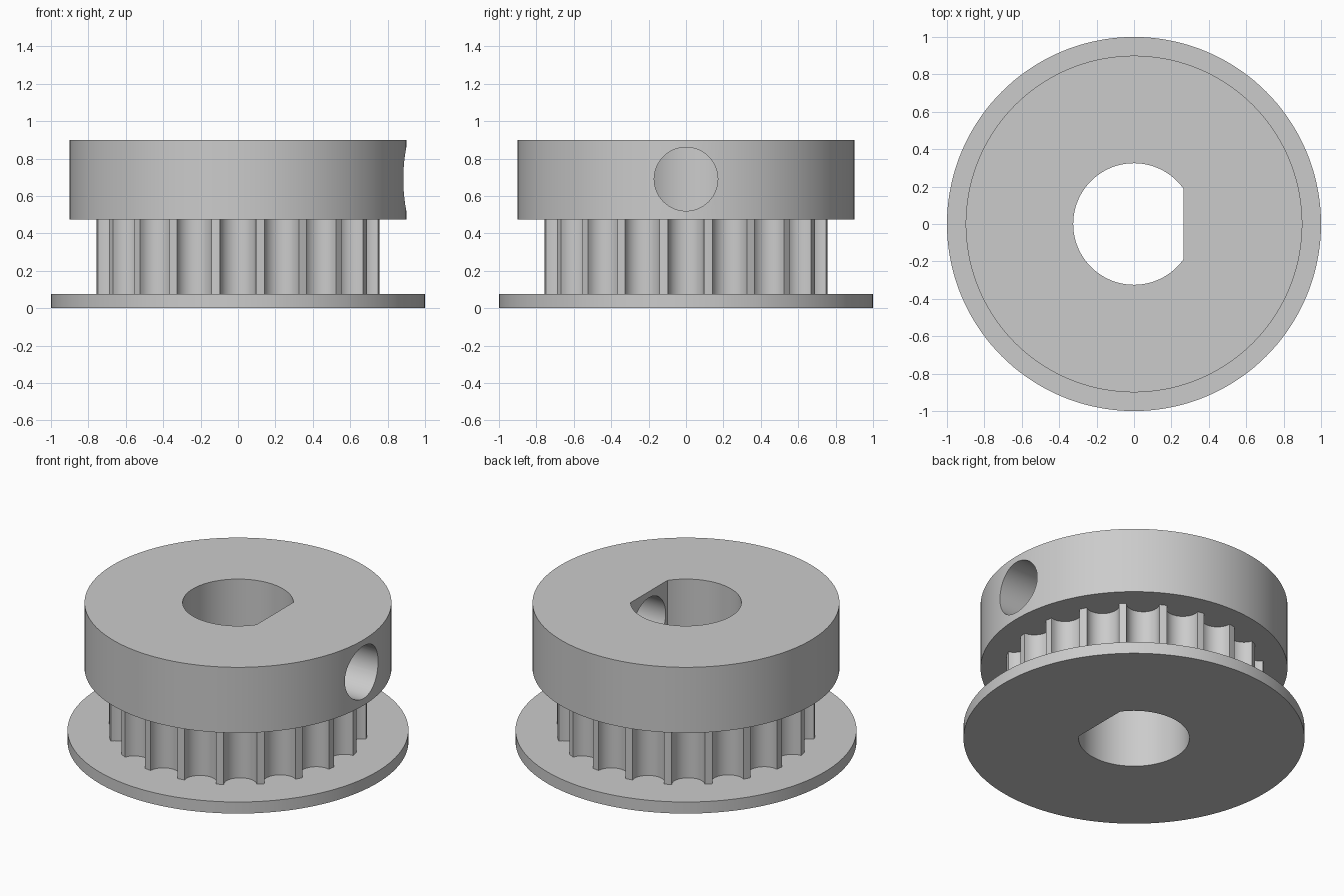
import bpy, bmesh
from math import sin, cos, pi, radians, acos
from mathutils import Matrix, Vector

cube = bpy.data.objects.get("Cube")
if cube:
    bpy.data.objects.remove(cube, do_unlink=True)

grey = bpy.data.materials.new("plain grey")
grey.use_nodes = True
colour = (0.6, 0.6, 0.6, 1)
grey.diffuse_color = colour
grey.node_tree.nodes["Principled BSDF"].inputs["Base Color"].default_value = colour


def polar(r, a):
    return Vector((r * cos(a), r * sin(a)))


def circle(r, n=144):
    return [polar(r, 2 * pi * i / n) for i in range(n)]


def d_bore(r, flat_x, n=80):
    """Round hole with one flat facing the +x side."""
    start = acos(flat_x / r)
    return [polar(r, start + (2 * pi - 2 * start) * i / n) for i in range(n + 1)]


def tooth_outline(r, teeth, half_width, depth, steps=12):
    """Circle of radius r with a rounded groove cut in once per pitch."""
    pts = []
    half_angle = half_width / r
    for t in range(teeth):
        mid = 2 * pi * t / teeth
        radial, side = polar(1, mid), polar(1, mid + pi / 2)
        for i in range(steps + 1):
            a = pi * i / steps
            pts.append(radial * (r * cos(half_angle) - depth * sin(a))
                       - side * half_width * cos(a))
        gap = 2 * pi / teeth - 2 * half_angle
        pts += [polar(r, mid + half_angle + gap * k / 3) for k in (1, 2)]
    return pts


def prism(name, outer, inner, z0, z1, caps=True):
    """Extrude an outline with a hole; open ends where they are buried."""
    bm = bmesh.new()
    rims = {z0: [], z1: []}
    for loop in (outer, inner[::-1]):
        low, high = ([bm.verts.new((p.x, p.y, z)) for p in loop] for z in (z0, z1))
        for i in range(len(loop)):
            j = (i + 1) % len(loop)
            bm.faces.new((low[i], low[j], high[j], high[i]))
            rims[z0].append(bm.edges.get((low[i], low[j])))
            rims[z1].append(bm.edges.get((high[i], high[j])))
    if caps:
        for z, up in ((z0, -1), (z1, 1)):
            made = bmesh.ops.triangle_fill(bm, edges=rims[z], use_beauty=True)["geom"]
            for f in made:
                if isinstance(f, bmesh.types.BMFace):
                    f.normal_update()
                    if f.normal.z * up < 0:
                        f.normal_flip()
    return finish(name, bm)


def finish(name, bm):
    mesh = bpy.data.meshes.new(name)
    bm.to_mesh(mesh)
    bm.free()
    mesh.materials.append(grey)
    obj = bpy.data.objects.new(name, mesh)
    bpy.context.collection.objects.link(obj)
    return obj


def activate(obj):
    bpy.ops.object.select_all(action='DESELECT')
    obj.select_set(True)
    bpy.context.view_layer.objects.active = obj


# Flange, toothed belt track and collar share one D-shaped bore
bore = d_bore(0.325, 0.265)
flange = prism("flange", circle(1.0), bore, 0, 0.075)
track = prism("toothed_track", tooth_outline(0.762, 20, 0.097, 0.092),
              bore, 0.075, 0.475, caps=False)
collar = prism("collar", circle(0.9), bore, 0.475, 0.9)

# Set screw hole through the collar wall on the flat side
bm = bmesh.new()
bmesh.ops.create_cone(bm, cap_ends=True, segments=64, radius1=0.17, radius2=0.17, depth=1.0,
                      matrix=Matrix.Translation((0.65, 0, 0.69)) @ Matrix.Rotation(radians(90), 4, 'Y'))
cutter = finish("screw_hole_cutter", bm)
cutter.hide_render = True
cut = collar.modifiers.new("screw hole", 'BOOLEAN')
cut.operation = 'DIFFERENCE'
cut.solver = 'EXACT'
cut.object = cutter
activate(collar)
bpy.ops.object.modifier_apply(modifier=cut.name)
bpy.data.objects.remove(cutter, do_unlink=True)

# Smooth the round walls and keep the edges crisp
for part in (flange, track, collar):
    activate(part)
    bpy.ops.object.shade_smooth_by_angle(angle=radians(25))
